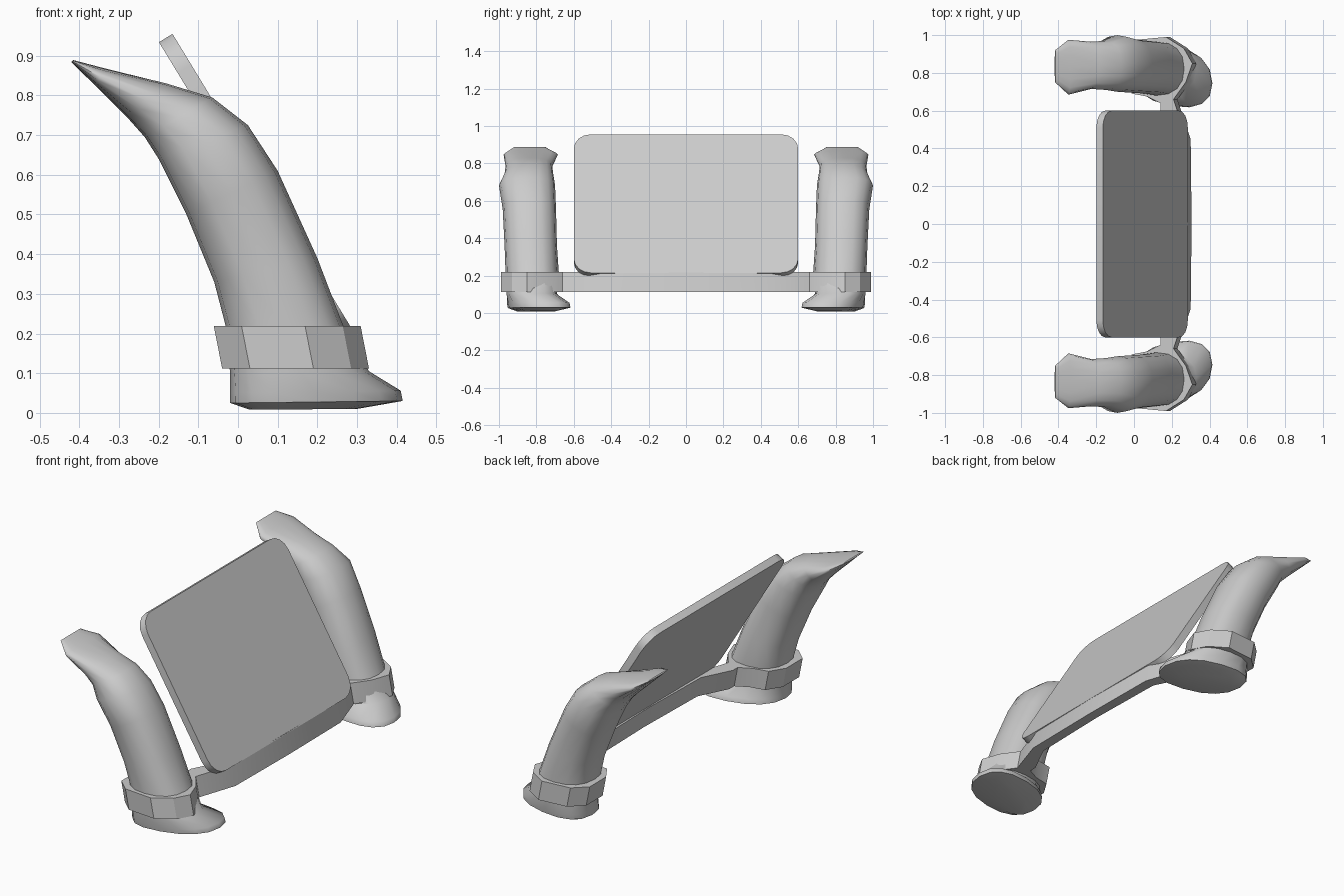
import bpy, bmesh, math
from mathutils import Vector

if "Cube" in bpy.data.objects:
    bpy.data.objects.remove(bpy.data.objects["Cube"])


def finish(name, bm, angle=35):
    bmesh.ops.recalc_face_normals(bm, faces=bm.faces)
    me = bpy.data.meshes.new(name)
    bm.to_mesh(me)
    bm.free()
    ob = bpy.data.objects.new(name, me)
    bpy.context.collection.objects.link(ob)
    bpy.ops.object.select_all(action='DESELECT')
    ob.select_set(True)
    bpy.context.view_layer.objects.active = ob
    bpy.ops.object.shade_smooth_by_angle(angle=math.radians(angle))
    return ob


def loft(name, rings, angle=35):
    bm = bmesh.new()
    loops = [[bm.verts.new(p) for p in r] for r in rings]
    n = len(loops[0])
    for a, b in zip(loops, loops[1:]):
        for i in range(n):
            j = (i + 1) % n
            bm.faces.new((a[i], a[j], b[j], b[i]))
    bm.faces.new(loops[0])
    bm.faces.new(loops[-1])
    return finish(name, bm, angle)


def spow(v, e):
    return math.copysign(abs(v) ** e, v)


# Leg: back x,z / front x,z / inner y, outer y / inward toe turn
sections = [
    (0.03, 0.008, 0.30, 0.010, 0.72, 0.88, 0.06),
    (-0.02, 0.025, 0.415, 0.030, 0.625, 0.945, 0.04),
    (-0.02, 0.050, 0.41, 0.056, 0.63, 0.95, 0.04),
    (-0.02, 0.100, 0.33, 0.105, 0.69, 0.96, 0.01),
    (-0.03, 0.215, 0.265, 0.220, 0.68, 0.965, 0),
    (-0.06, 0.330, 0.20, 0.390, 0.69, 0.97, 0),
    (-0.13, 0.500, 0.10, 0.610, 0.695, 0.98, 0),
    (-0.20, 0.640, 0.025, 0.725, 0.70, 1.00, 0),
    (-0.235, 0.695, -0.065, 0.795, 0.71, 0.97, 0),
    (-0.275, 0.740, -0.18, 0.830, 0.715, 0.965, 0),
    (-0.36, 0.825, -0.335, 0.868, 0.685, 0.975, 0),
    (-0.42, 0.884, -0.415, 0.889, 0.75, 0.92, 0),
]
SIDES = 16
rings = []
for bx, bz, fx, fz, y0, y1, turn in sections:
    back, front = Vector((bx, 0, bz)), Vector((fx, 0, fz))
    ring = []
    for i in range(SIDES):
        a = 2 * math.pi * i / SIDES
        c, s = spow(math.cos(a), 0.85), spow(math.sin(a), 0.85)
        p = back.lerp(front, (c + 1) / 2)
        p.y = (y0 + y1) / 2 + s * (y1 - y0) / 2 - turn * c
        ring.append(p)
    rings.append(ring)
leg = loft("legs", rings, 50)
mirror = leg.modifiers.new("mirror", 'MIRROR')
mirror.use_axis = (False, True, False)

# Bracket: front bar with a collar around each leg, leaning back slightly
outer = [(0.305, 0), (0.30, 0.45), (0.23, 0.66), (0.295, 0.75), (0.33, 0.85),
         (0.285, 0.93), (0.19, 0.99), (0.03, 0.975), (-0.04, 0.91),
         (-0.04, 0.77), (0.01, 0.69), (0.09, 0.675), (0.16, 0.64),
         (0.16, 0.60), (0.24, 0.44), (0.25, 0)]
outline = outer + [(x, -y) for x, y in outer[-2:0:-1]]
loft("bracket", [[(x, y, 0.112) for x, y in outline],
                 [(x - 0.021, y, 0.219) for x, y in outline]], 25)

# Slanted panel with rounded corners
W, L, T = 0.6, 0.866, 0.04
top = Vector((-0.165, 0, 0.955))
down = Vector((0.45, 0, -0.74)).normalized()
normal = Vector((0.74, 0, 0.45)).normalized()
profile = []
R = 0.09
for cy, cu, start in ((W - R, L - R, 0), (-W + R, L - R, 90),
                      (-W + R, R, 180), (W - R, R, 270)):
    for k in range(5):
        a = math.radians(start + 22.5 * k)
        profile.append((cy + R * math.cos(a), cu + R * math.sin(a)))
face = [top + down * u + Vector((0, y, 0)) for y, u in profile]
loft("panel", [[p - normal * T for p in face], face], 30)
